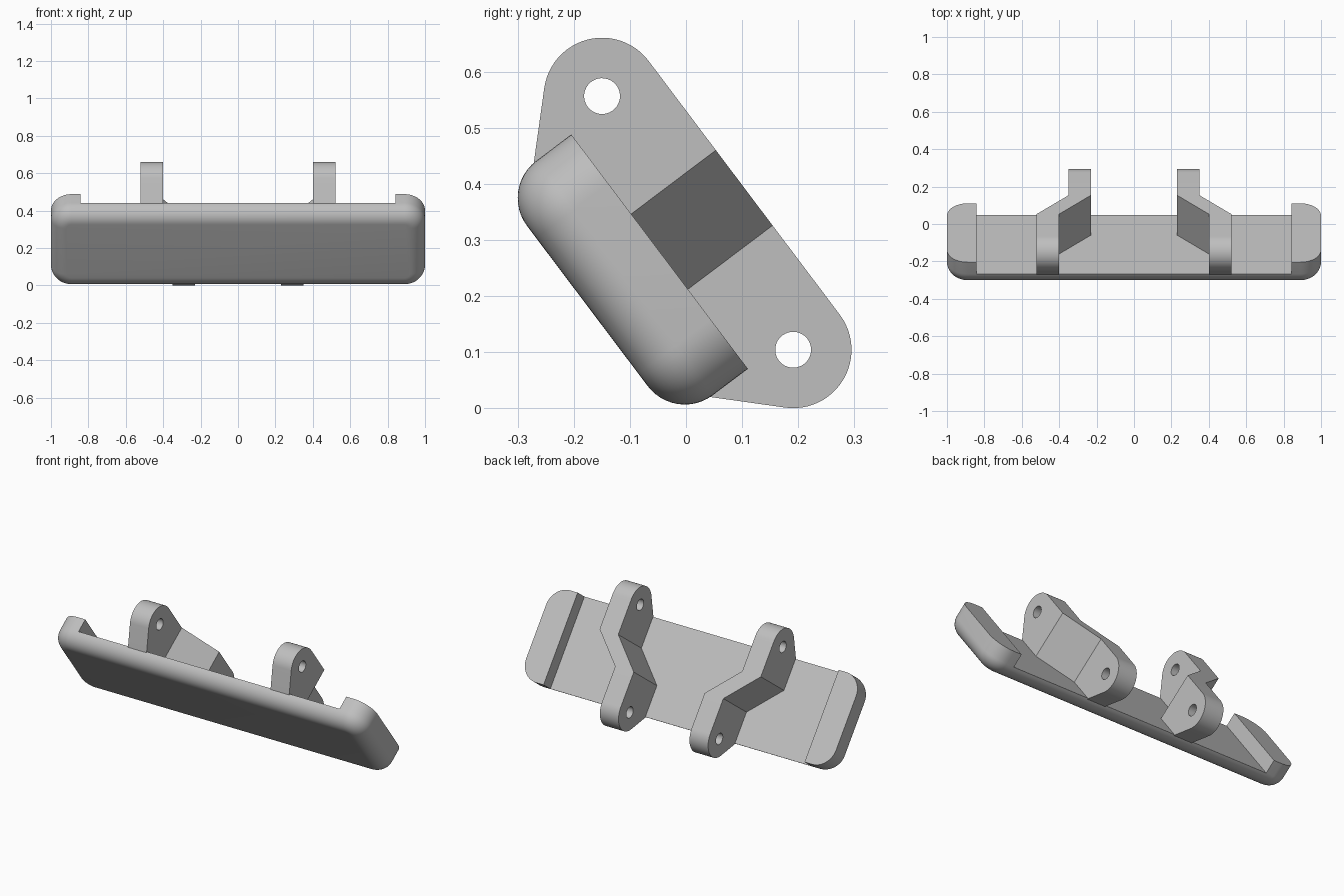
import bpy, bmesh, math

if "Cube" in bpy.data.objects:
    bpy.data.objects.remove(bpy.data.objects["Cube"], do_unlink=True)

grey = bpy.data.materials.new("plain grey")
grey.use_nodes = True
grey.diffuse_color = (0.52, 0.52, 0.52, 1)
grey.node_tree.nodes["Principled BSDF"].inputs["Base Color"].default_value = grey.diffuse_color

TILT = math.radians(-53)
ORIGIN = (0, -0.151, 0.201)
ARC = 12


def loft(name, rings):
    """Closed solid through rings of equal length, capped at both ends."""
    bm = bmesh.new()
    loops = [[bm.verts.new(p) for p in ring] for ring in rings]
    for lo, hi in zip(loops, loops[1:]):
        for i in range(len(lo)):
            j = (i + 1) % len(lo)
            bm.faces.new((lo[i], lo[j], hi[j], hi[i]))
    bm.faces.new(loops[0])
    bm.faces.new(loops[-1])
    bmesh.ops.recalc_face_normals(bm, faces=bm.faces)
    mesh = bpy.data.meshes.new(name)
    bm.to_mesh(mesh)
    bm.free()
    mesh.materials.append(grey)
    ob = bpy.data.objects.new(name, mesh)
    bpy.context.collection.objects.link(ob)
    return ob


def activate(ob):
    bpy.ops.object.select_all(action="DESELECT")
    ob.select_set(True)
    bpy.context.view_layer.objects.active = ob


def cut(ob, cutter):
    mod = ob.modifiers.new("cut", "BOOLEAN")
    mod.operation = "DIFFERENCE"
    mod.solver = "EXACT"
    mod.object = cutter
    activate(ob)
    bpy.ops.object.modifier_apply(modifier=mod.name)
    bpy.data.objects.remove(cutter, do_unlink=True)


def finish(ob):
    """Shade and tilt a part into its final pose."""
    activate(ob)
    bpy.ops.object.shade_smooth_by_angle(angle=math.radians(30))
    ob.rotation_euler.x = TILT
    ob.location = ORIGIN


def arc(cx, cy, r, start, end, n=ARC):
    angles = [math.radians(start + (end - start) * i / n) for i in range(n + 1)]
    return [(cx + r * math.cos(t), cy + r * math.sin(t)) for t in angles]


def rounded_rect(inset, z, hx=1.0, hy=0.2615, r=0.11):
    pts = []
    for k, (sx, sy) in enumerate([(1, 1), (-1, 1), (-1, -1), (1, -1)]):
        pts += arc(sx * (hx - r), sy * (hy - r), r - inset, 90 * k, 90 * k + 90)
    return [(x, y, z) for x, y in pts]


def extrude_x(name, pts, x0, x1):
    return loft(name, [[(x, y, z) for y, z in pts] for x in (x0, x1)])


# Handle plate: filleted front edge, raised ends, thinner middle
FILLET, FRONT, MIDDLE, BACK = 0.083, -0.031, 0.052, 0.13
rings = []
for i in range(ARC + 1):
    t = math.pi / 2 * i / ARC
    rings.append(rounded_rect(FILLET * (1 - math.sin(t)), FRONT + FILLET * (1 - math.cos(t))))
rings.append(rounded_rect(0, BACK))
plate = loft("face_plate", rings)
notch = [(-0.5, MIDDLE), (0.5, MIDDLE), (0.5, 0.5), (-0.5, 0.5)]
cut(plate, extrude_x("notch_cutter", notch, -0.842, 0.842))
finish(plate)

# Cranked mounting brackets with a pin hole in each lug
HOLE_Y, HOLE_Z, LUG_R, STEP_Y, STEP_X = 0.283, 0.215, 0.104, 0.084, 0.171
half = [(0.225, 0.01)] + arc(HOLE_Y, HOLE_Z, LUG_R, -45, 90, 24)
outline = half + [(-y, z) for y, z in reversed(half)]


def bracket(name, side):
    ob = extrude_x(name, outline, 0.40, 0.52)
    for s in (-1, 1):
        pin = arc(s * HOLE_Y, HOLE_Z, 0.032, 0, 360, 32)[:-1]
        cut(ob, extrude_x("pin_cutter", pin, 0.3, 0.6))
    bm = bmesh.new()
    bm.from_mesh(ob.data)
    for y in (-STEP_Y, STEP_Y):
        bmesh.ops.bisect_plane(bm, geom=bm.verts[:] + bm.edges[:] + bm.faces[:],
                               plane_co=(0, y, 0), plane_no=(0, 1, 0))
    # Step the lower lug inward, sloping between the two bends
    for v in bm.verts:
        f = min(max((v.co.y + STEP_Y) / (2 * STEP_Y), 0), 1)
        v.co.x = side * (v.co.x - STEP_X * f)
    bmesh.ops.recalc_face_normals(bm, faces=bm.faces)
    bm.to_mesh(ob.data)
    bm.free()
    finish(ob)


bracket("left_bracket", 1)
bracket("right_bracket", -1)
